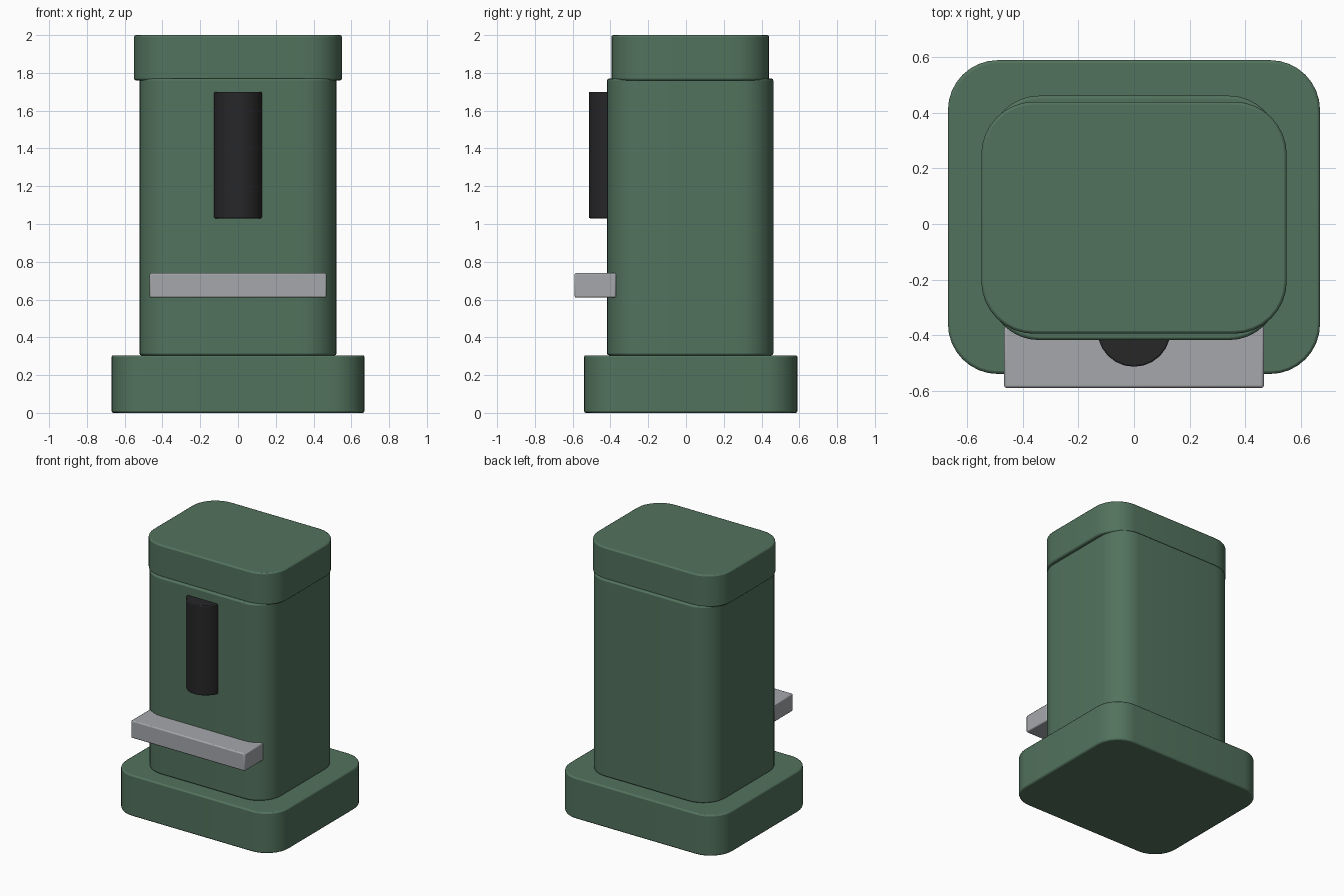
import bpy, bmesh, math

if "Cube" in bpy.data.objects:
    bpy.data.objects.remove(bpy.data.objects["Cube"])

def material(name, rgb):
    m = bpy.data.materials.new(name)
    m.diffuse_color = (*rgb, 1)
    m.use_nodes = True
    m.node_tree.nodes["Principled BSDF"].inputs["Base Color"].default_value = m.diffuse_color
    return m

GREEN = material("green_paint", (0.085, 0.17, 0.11))
BLACK = material("black_plastic", (0.02, 0.02, 0.022))
METAL = material("grey_metal", (0.38, 0.39, 0.41))

def rounded_outline(x0, x1, y0, y1, r, steps=8):
    if r <= 0:
        return [(x1, y1), (x0, y1), (x0, y0), (x1, y0)]
    corners = [(x1 - r, y1 - r), (x0 + r, y1 - r), (x0 + r, y0 + r), (x1 - r, y0 + r)]
    pts = []
    for k, (cx, cy) in enumerate(corners):
        for i in range(steps + 1):
            a = math.pi / 2 * (k + i / steps)
            pts.append((cx + r * math.cos(a), cy + r * math.sin(a)))
    return pts

def circle_outline(cx, cy, r, sides):
    return [(cx + r * math.sin(2 * math.pi * i / sides), cy - r * math.cos(2 * math.pi * i / sides))
            for i in range(sides)]

def prism(name, outline, z0, z1, mat, bevel=0.01):
    bm = bmesh.new()
    bottom = bm.faces.new([bm.verts.new((x, y, z0)) for x, y in outline])
    top = bmesh.ops.extrude_face_region(bm, geom=[bottom], use_keep_orig=True)["geom"]
    for v in top:
        if isinstance(v, bmesh.types.BMVert):
            v.co.z = z1
    bmesh.ops.recalc_face_normals(bm, faces=bm.faces)
    mesh = bpy.data.meshes.new(name)
    bm.to_mesh(mesh)
    bm.free()
    mesh.materials.append(mat)
    ob = bpy.data.objects.new(name, mesh)
    bpy.context.collection.objects.link(ob)
    # small softened edge on sharp corners only
    mod = ob.modifiers.new("edge", 'BEVEL')
    mod.width = bevel
    mod.segments = 2
    mod.limit_method = 'ANGLE'
    mod.angle_limit = math.radians(40)
    bpy.ops.object.select_all(action='DESELECT')
    ob.select_set(True)
    bpy.context.view_layer.objects.active = ob
    bpy.ops.object.shade_smooth_by_angle(angle=math.radians(35))
    return ob

# plinth, column and lid
prism("base", rounded_outline(-0.67, 0.67, -0.54, 0.59, 0.18), 0.0, 0.305, GREEN)
prism("body", rounded_outline(-0.522, 0.522, -0.418, 0.462, 0.18), 0.305, 1.77, GREEN)
prism("cap", rounded_outline(-0.55, 0.55, -0.395, 0.44, 0.19), 1.76, 2.0, GREEN)

# half-sunk vertical cylinder on the front
prism("front_cylinder", circle_outline(0, -0.382, 0.132, 24), 1.03, 1.70, BLACK, 0.006)

# metal ledge across the front
prism("ledge", rounded_outline(-0.468, 0.468, -0.59, -0.37, 0), 0.61, 0.74, METAL, 0.008)
